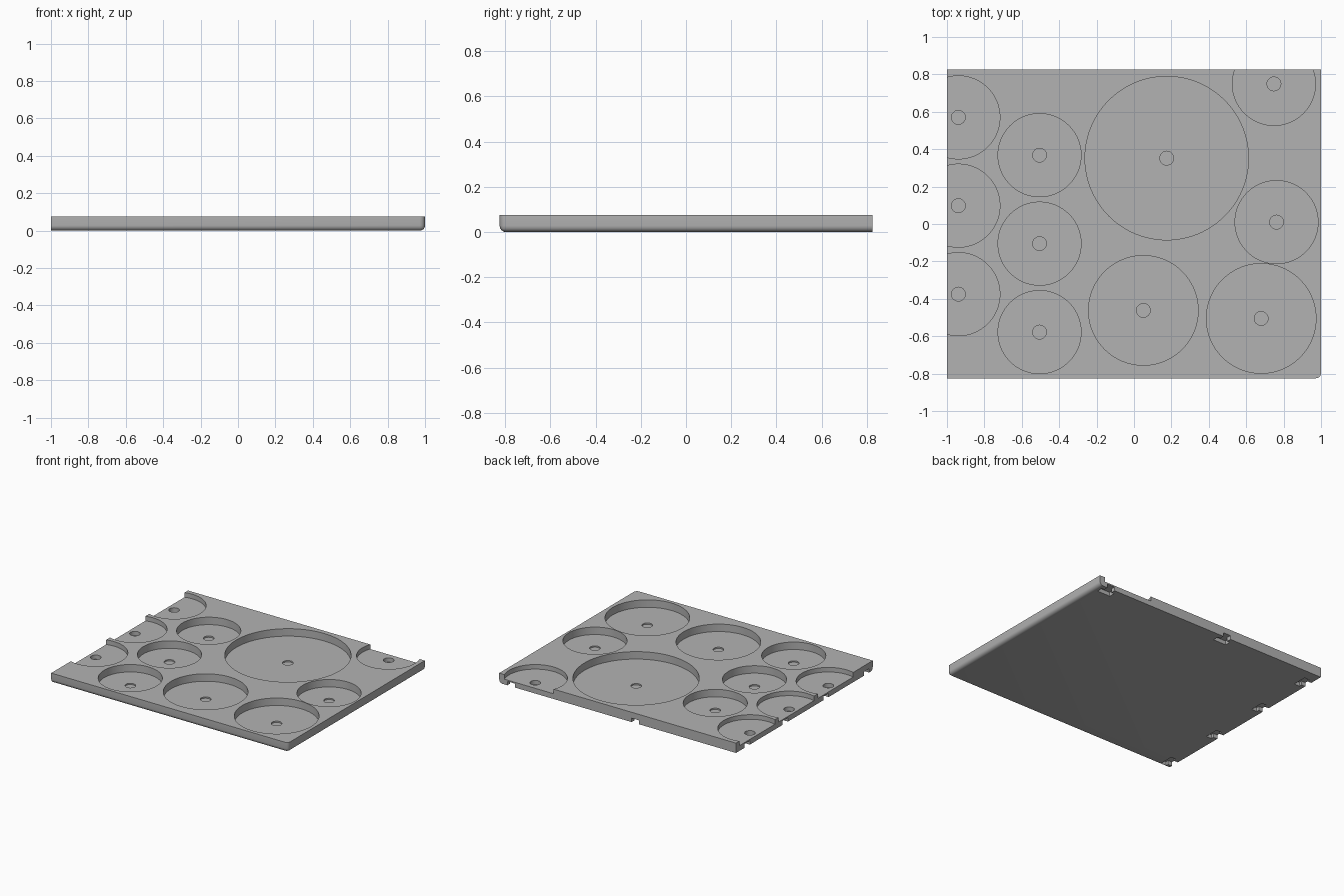
import bpy, bmesh, math

if "Cube" in bpy.data.objects:
    bpy.data.objects.remove(bpy.data.objects["Cube"])

W, D, H = 1.0, 0.825, 0.075   # half width, half depth, height
SMALL, MEDIUM, LARGE, PIP = 0.222, 0.293, 0.437, 0.037
FLOOR, EDGE_FLOOR, PIP_FLOOR = 0.018, 0.04, 0.008

grey = bpy.data.materials.new("light_grey")
grey.diffuse_color = (0.45, 0.45, 0.45, 1)
grey.use_nodes = True
grey.node_tree.nodes["Principled BSDF"].inputs["Base Color"].default_value = grey.diffuse_color


def make_object(name, bm):
    bmesh.ops.recalc_face_normals(bm, faces=bm.faces)
    mesh = bpy.data.meshes.new(name)
    bm.to_mesh(mesh)
    bm.free()
    mesh.materials.append(grey)
    obj = bpy.data.objects.new(name, mesh)
    bpy.context.collection.objects.link(obj)
    return obj


def add_prism(bm, outline, z0, z1):
    low = [bm.verts.new((x, y, z0)) for x, y in outline]
    high = [bm.verts.new((x, y, z1)) for x, y in outline]
    bm.faces.new(low[::-1])
    bm.faces.new(high)
    n = len(outline)
    for i in range(n):
        j = (i + 1) % n
        bm.faces.new((low[i], low[j], high[j], high[i]))


def circle(x, y, r, n=96):
    return [(x + r * math.cos(2 * math.pi * i / n),
             y + r * math.sin(2 * math.pi * i / n)) for i in range(n)]


# Tray: slab with rounded front, right and outer corner edges
bm = bmesh.new()
add_prism(bm, [(-W, -D), (W, -D), (W, D), (-W, D)], 0, H)


def is_rounded(edge):
    a, b = (v.co for v in edge.verts)
    right = a.x > 0 and b.x > 0
    front = a.y < 0 and b.y < 0
    bottom = a.z < 0.01 and b.z < 0.01
    return (right and front) or (bottom and (right or front))


bmesh.ops.bevel(bm, geom=[e for e in bm.edges if is_rounded(e)], offset=0.028,
                segments=6, profile=0.5, affect='EDGES')
tray = make_object("tray", bm)

# Round pockets: full ones are deep, edge ones are shallow
full = [(0.175, 0.352, LARGE), (0.05, -0.462, MEDIUM), (0.68, -0.505, MEDIUM),
        (0.762, 0.01, SMALL)]
full += [(-0.505, y, SMALL) for y in (0.368, -0.105, -0.578)]
edge = [(-0.939, y, SMALL) for y in (0.57, 0.098, -0.375)] + [(0.748, 0.749, SMALL)]

bm = bmesh.new()
for x, y, r in full:
    add_prism(bm, circle(x, y, r), FLOOR, 0.2)
for x, y, r in edge:
    add_prism(bm, circle(x, y, r), EDGE_FLOOR, 0.2)
pockets = make_object("pocket_cutter", bm)

# Small round sockets in the pocket floors
bm = bmesh.new()
for x, y, r in full:
    add_prism(bm, circle(x, y, PIP, 32), PIP_FLOOR, FLOOR + 0.02)
for x, y, r in edge:
    add_prism(bm, circle(x, y, PIP, 32), PIP_FLOOR, EDGE_FLOOR + 0.02)
sockets = make_object("socket_cutter", bm)

# Clip slots under the back and left edges: narrow mouth, wider inside
slot = [(-0.032, -0.05), (0.032, -0.05), (0.032, 0.035), (0.055, 0.035),
        (0.055, 0.08), (-0.055, 0.08), (-0.055, 0.035), (-0.032, 0.035)]
bm = bmesh.new()
for x in (0.9, -0.15):
    add_prism(bm, [(x + u, D - v) for u, v in slot], -0.05, 0.03)
for y in (0.69, 0.23, -0.26, -0.75):
    add_prism(bm, [(-W + v, y + u) for u, v in slot], -0.05, 0.03)
slots = make_object("slot_cutter", bm)

# Cut everything into the tray
bpy.context.view_layer.objects.active = tray
tray.select_set(True)
for cutter in (pockets, sockets, slots):
    mod = tray.modifiers.new(cutter.name, 'BOOLEAN')
    mod.operation = 'DIFFERENCE'
    mod.solver = 'EXACT'
    mod.object = cutter
    bpy.ops.object.modifier_apply(modifier=mod.name)
    bpy.data.objects.remove(cutter)

bpy.ops.object.shade_smooth_by_angle(angle=math.radians(30))
